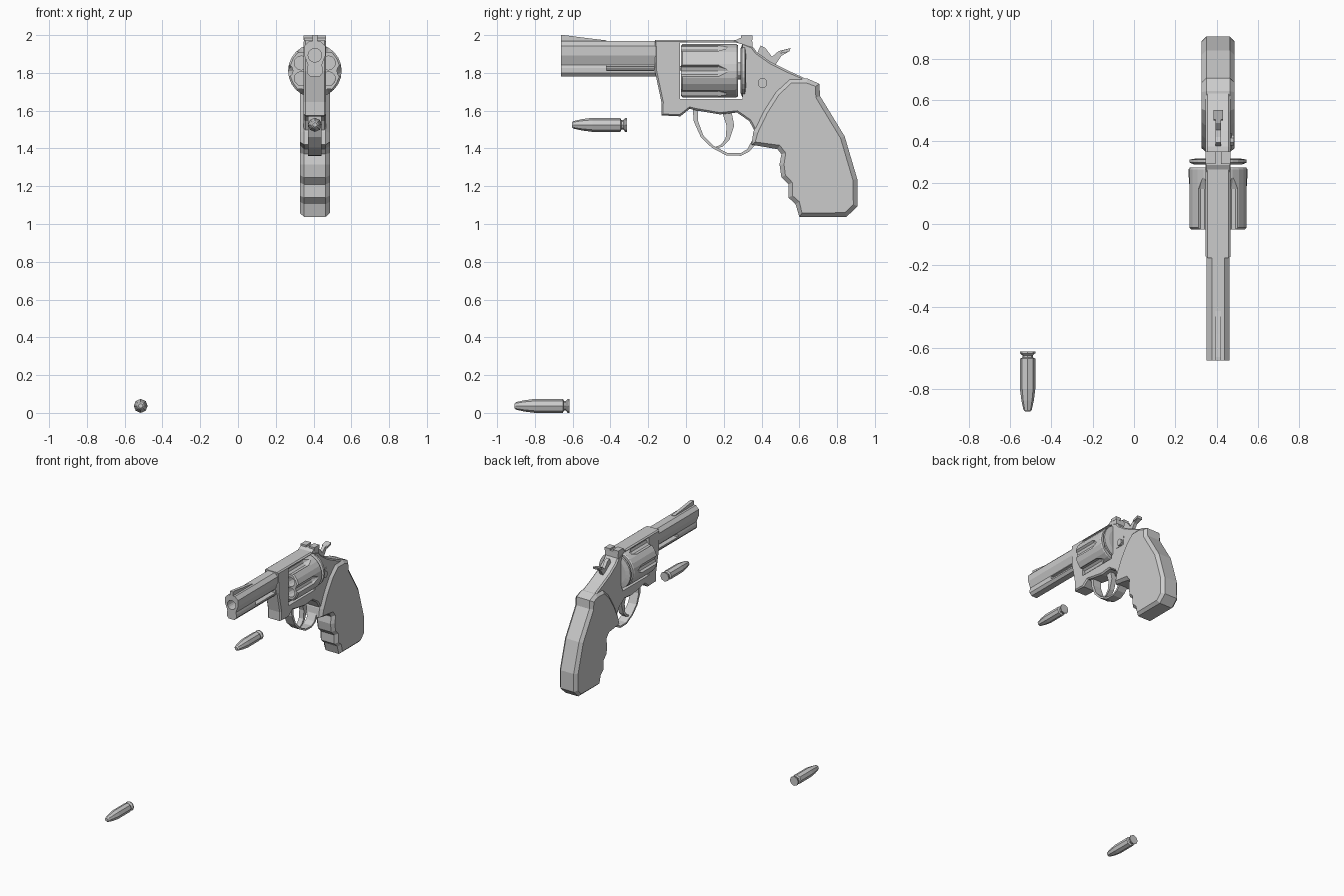
import bpy, bmesh, math
from mathutils import Vector

if "Cube" in bpy.data.objects:
    bpy.data.objects.remove(bpy.data.objects["Cube"])

CX = 0.407            # centre plane of the revolver
AXIS_Z = 1.811        # height of the drum axis


def finish(bm, name):
    bmesh.ops.recalc_face_normals(bm, faces=bm.faces)
    me = bpy.data.meshes.new(name)
    bm.to_mesh(me)
    bm.free()
    ob = bpy.data.objects.new(name, me)
    bpy.context.collection.objects.link(ob)
    return ob


def prism(name, pts, lo, hi, axis='x', inset=0, bulge=0):
    """Extrude a 2D outline: (y, z) along x, or (x, z) along y. x is relative to CX."""
    bm = bmesh.new()

    def at(p, t):
        return (CX + t, p[0], p[1]) if axis == 'x' else (CX + p[0], t, p[1])
    a = [bm.verts.new(at(p, lo)) for p in pts]
    b = [bm.verts.new(at(p, hi)) for p in pts]
    caps = [bm.faces.new(a), bm.faces.new(b)]
    n = len(pts)
    for i in range(n):
        j = (i + 1) % n
        bm.faces.new((a[i], a[j], b[j], b[i]))
    bmesh.ops.recalc_face_normals(bm, faces=bm.faces)
    if inset:
        bmesh.ops.inset_region(bm, faces=caps, thickness=inset, depth=bulge)
    return finish(bm, name)


def box(name, x0, x1, y0, y1, z0, z1):
    return prism(name, [(y0, z0), (y1, z0), (y1, z1), (y0, z1)], x0, x1)


def lathe(name, prof, x, z, sides):
    """Turn a (y, radius) profile around an axis parallel to y."""
    bm = bmesh.new()
    rings = []
    for y, r in prof:
        rings.append([bm.verts.new((x + r * math.cos(2 * math.pi * k / sides), y,
                                    z + r * math.sin(2 * math.pi * k / sides)))
                      for k in range(sides)])
    for r0, r1 in zip(rings, rings[1:]):
        for k in range(sides):
            m = (k + 1) % sides
            bm.faces.new((r0[k], r0[m], r1[m], r1[k]))
    bm.faces.new(rings[0])
    bm.faces.new(rings[-1])
    return finish(bm, name)


def cut(ob, cutter):
    mod = ob.modifiers.new("cut", 'BOOLEAN')
    mod.operation = 'DIFFERENCE'
    mod.solver = 'EXACT'
    mod.object = cutter
    cutter.hide_render = True
    bpy.context.view_layer.objects.active = ob
    bpy.ops.object.modifier_apply(modifier=mod.name)
    bpy.data.objects.remove(cutter)


def strip(name, path, half):
    """Band following (y, z, thickness) points."""
    left, right = [], []
    for i, (y, z, t) in enumerate(path):
        p, q = path[max(i - 1, 0)], path[min(i + 1, len(path) - 1)]
        d = Vector((q[0] - p[0], q[1] - p[1])).normalized() * t / 2
        left.append((y - d.y, z + d.x))
        right.append((y + d.y, z - d.x))
    return prism(name, left + right[::-1], -half, half)


def mirror(pts):
    return pts + [(-x, z) for x, z in reversed(pts)]


# Frame with the drum window
frame = prism("frame", [
    (-.165, 1.973), (.27, 1.973), (.352, 1.94), (.375, 1.91), (.45, 1.857), (.545, 1.81),
    (.643, 1.765), (.60, 1.60), (.45, 1.46), (.365, 1.49), (.335, 1.545), (.27, 1.59),
    (.18, 1.58), (.06, 1.60), (.02, 1.61), (-.03, 1.57), (-.13, 1.575), (-.13, 1.645),
    (-.165, 1.81)], -.05, .05, inset=.01, bulge=.01)
cut(frame, box("window_cutter", -.2, .2, -.032, .30, 1.662, 1.961))

# Barrel, under-lug with rod slot, and bore
barrel = prism("barrel", mirror([(.03, 1.968), (.056, 1.942), (.056, 1.893), (.036, 1.84)]),
               -.662, -.16, 'y')
cut(barrel, lathe("bore_cutter", [(-.7, .036), (-.2, .036)], CX, 1.893, 16))
lug = prism("barrel_lug", mirror([(.036, 1.845), (.042, 1.825), (.042, 1.80), (.025, 1.78)]),
            -.662, -.16, 'y')
cut(lug, box("slot_cutter", -.1, .1, -.42, -.17, 1.812, 1.838))
lathe("ejector_rod", [(-.43, .012), (-.02, .012)], CX, 1.825, 8)

# Sights
prism("front_sight", [(-.662, 1.96), (-.662, 2.0), (-.645, 2.0), (-.53, 1.985),
                      (-.42, 1.972), (-.42, 1.96)], -.013, .013)
prism("rear_sight_base", [(.25, 1.965), (.285, 1.985), (.35, 1.985), (.352, 1.935)], -.058, .058)
for side, s in (("left", -1), ("right", 1)):
    box("rear_sight_" + side, *sorted((s * .013, s * .06)), .29, .352, 1.975, 1.999)

# Drum with six flutes and six chambers
drum = lathe("drum", [(-.027, .132), (-.018, .142), (.265, .142), (.274, .136)], CX, AXIS_Z, 24)
for k in range(6):
    a = k * math.pi / 3
    cut(drum, lathe("flute_cutter", [(-.06, .034), (.17, .034), (.225, .008)],
                    CX + .15 * math.cos(a), AXIS_Z + .15 * math.sin(a), 10))
    a += math.pi / 6
    cut(drum, lathe("chamber_cutter", [(-.1, .037), (.4, .037)],
                    CX + .083 * math.cos(a), AXIS_Z + .083 * math.sin(a), 12))
lathe("ratchet", [(.26, .045), (.296, .045)], CX, AXIS_Z, 12)
lathe("recoil_shield", [(.288, .115), (.297, .138), (.312, .138), (.318, .10)], CX, AXIS_Z, 24)

# Trigger and guard
strip("trigger_guard", [(.05, 1.62, .03), (.052, 1.545, .022), (.085, 1.465, .016),
                        (.14, 1.41, .014), (.215, 1.37, .014), (.29, 1.368, .014),
                        (.33, 1.39, .016), (.365, 1.44, .03)], .036)
strip("trigger", [(.215, 1.60, .05), (.235, 1.52, .04), (.22, 1.45, .022),
                  (.19, 1.415, .014), (.148, 1.40, .008)], .02)

# Hammer with spur pad
prism("hammer", [(.375, 1.90), (.395, 1.945), (.42, 1.932), (.455, 1.885), (.49, 1.915),
                 (.548, 1.93), (.545, 1.913), (.505, 1.89), (.478, 1.85), (.465, 1.82),
                 (.40, 1.84)], -.013, .013)
prism("hammer_spur", [(.50, 1.902), (.505, 1.918), (.553, 1.931), (.548, 1.913)], -.023, .023)

# Cylinder latch on the right side
prism("latch", [(.405 + .027 * math.cos(k * math.pi / 4 + .39),
                 1.747 + .027 * math.sin(k * math.pi / 4 + .39)) for k in range(8)], .05, .078)
prism("latch_plate", [(.36, 1.72), (.435, 1.72), (.44, 1.79)], .05, .064)

# Grip with chamfered rim
prism("grip", [
    (.643, 1.77), (.706, 1.742), (.71, 1.677), (.84, 1.464), (.907, 1.237), (.908, 1.094),
    (.85, 1.038), (.60, 1.038), (.58, 1.105), (.542, 1.14), (.542, 1.21), (.505, 1.247),
    (.495, 1.316), (.505, 1.37), (.484, 1.396), (.347, 1.42), (.357, 1.49), (.41, 1.60),
    (.474, 1.70), (.548, 1.768)], -.057, .057, inset=.024, bulge=.022)

# Two loose cartridges
for name, x, y, z in (("cartridge_low", -.515, 0, .037), ("cartridge_high", CX, .304, 1.525)):
    lathe(name, [(y + dy, r) for dy, r in (
        (-.908, .012), (-.9, .02), (-.855, .03), (-.80, .037), (-.652, .037), (-.646, .025),
        (-.636, .025), (-.626, .037), (-.617, .037))], x, z, 8)
